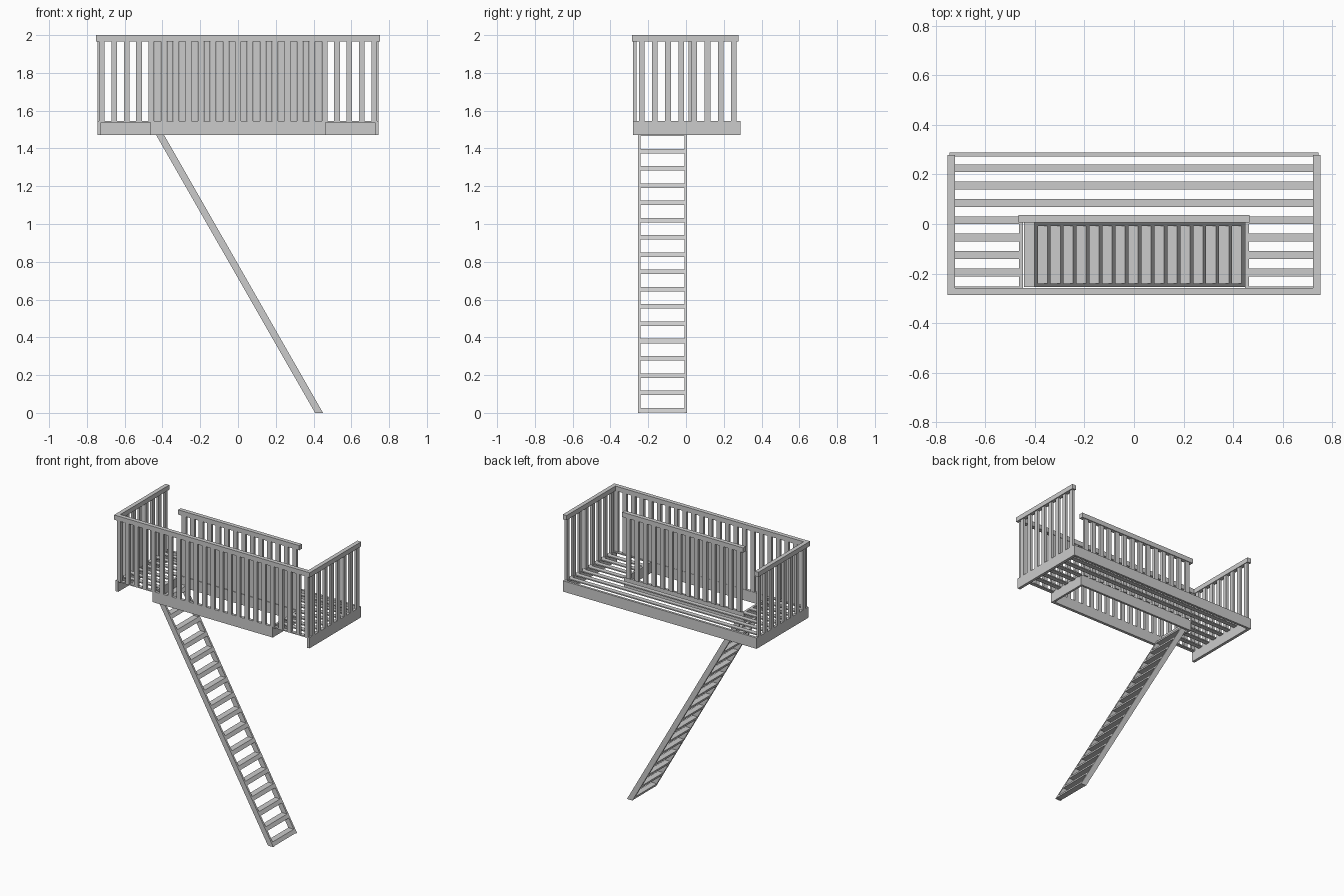
import bpy, bmesh

if "Cube" in bpy.data.objects:
    bpy.data.objects.remove(bpy.data.objects["Cube"])

def build(name, boxes):
    """One object from boxes given as (x0, x1, y0, y1, z0, z1)."""
    bm = bmesh.new()
    for x0, x1, y0, y1, z0, z1 in boxes:
        vs = bmesh.ops.create_cube(bm, size=1)["verts"]
        for v in vs:
            v.co = (x1 if v.co.x > 0 else x0,
                    y1 if v.co.y > 0 else y0,
                    z1 if v.co.z > 0 else z0)
    finish(name, bm)

def finish(name, bm):
    bmesh.ops.recalc_face_normals(bm, faces=bm.faces)
    me = bpy.data.meshes.new(name)
    bm.to_mesh(me)
    bm.free()
    bpy.context.collection.objects.link(bpy.data.objects.new(name, me))

def extrude_profile(bm, pts, y0, y1):
    """Add an x/z outline extruded along y."""
    f = bm.faces.new([bm.verts.new((x, y0, z)) for x, z in pts])
    g = bmesh.ops.extrude_face_region(bm, geom=[f])["geom"]
    for v in g:
        if isinstance(v, bmesh.types.BMVert):
            v.co.y = y1

BOT, FLOOR, RAIL, TOP = 1.47, 1.545, 1.967, 2.0

# Outer frame: back beam and two side beams
build("back_beam", [(-0.745, 0.745, 0.272, 0.288, BOT, FLOOR)])
for s, label in ((-1, "left"), (1, "right")):
    xs = sorted((s * 0.725, s * 0.745))
    build(label + "_beam", [(*xs, -0.28, 0.272, BOT, FLOOR)])

# Frame around the ladder opening
build("opening_frame", [
    (-0.463, 0.463, -0.28, -0.26, BOT, FLOOR),
    (-0.463, -0.448, -0.26, 0.007, BOT, FLOOR),
    (0.448, 0.463, -0.26, 0.007, BOT, FLOOR),
    (-0.463, 0.463, 0.007, 0.022, BOT, FLOOR)])

# Floor slats, interrupted by the opening
slats = []
for y in (0.225, 0.155, 0.085, 0.015, -0.055, -0.125, -0.195, -0.265):
    w = 0.016 if y > -0.25 else 0.012
    if y > 0.05:
        slats.append((-0.725, 0.725, y - w, y + w, FLOOR - 0.008, FLOOR))
    else:
        slats.append((-0.725, -0.463, y - w, y + w, FLOOR - 0.008, FLOOR))
        slats.append((0.463, 0.725, y - w, y + w, FLOOR - 0.008, FLOOR))
build("floor_slats", slats)

# Front railing
build("front_balusters", [(i * 0.0655 - 0.015, i * 0.0655 + 0.015, -0.28, -0.262, FLOOR, RAIL)
                          for i in range(-11, 12)])
build("front_top_rail", [(-0.752, 0.752, -0.287, -0.258, RAIL, TOP)])

# Side railings
for s, label in ((-1, "left"), (1, "right")):
    xs = sorted((s * 0.728, s * 0.745))
    ys = [-0.235 + 0.0697 * i for i in range(8)]
    build(label + "_balusters", [(*xs, y - 0.015, y + 0.015, FLOOR, RAIL) for y in ys])
    xs = sorted((s * 0.723, s * 0.752))
    build(label + "_top_rail", [(*xs, -0.258, 0.278, RAIL, TOP)])

# Inner railing behind the opening
build("inner_balusters", [((i + 0.5) * 0.0655 - 0.016, (i + 0.5) * 0.0655 + 0.016,
                           0.012, 0.030, FLOOR, RAIL) for i in range(-7, 7)])
build("inner_top_rail", [(-0.465, 0.465, 0.007, 0.036, RAIL, TOP)])

# Ladder: sloping stringers and level treads
def edge(z):
    return 0.408 - 0.572 * z

LW = 0.042
for y0, label in ((-0.254, "front"), (-0.008, "back")):
    bm = bmesh.new()
    extrude_profile(bm, [(edge(0), 0), (edge(0) + LW, 0),
                         (edge(1.49) + LW, 1.49), (edge(1.49), 1.49)], y0, y0 + 0.014)
    finish("ladder_%s_stringer" % label, bm)

bm = bmesh.new()
for i in range(17):
    z0 = 0.003 + 0.0914 * i
    z1 = z0 + 0.024
    extrude_profile(bm, [(edge(z0), z0), (edge(z0) + LW, z0),
                         (edge(z1) + LW, z1), (edge(z1), z1)], -0.24, -0.008)
finish("ladder_treads", bm)
